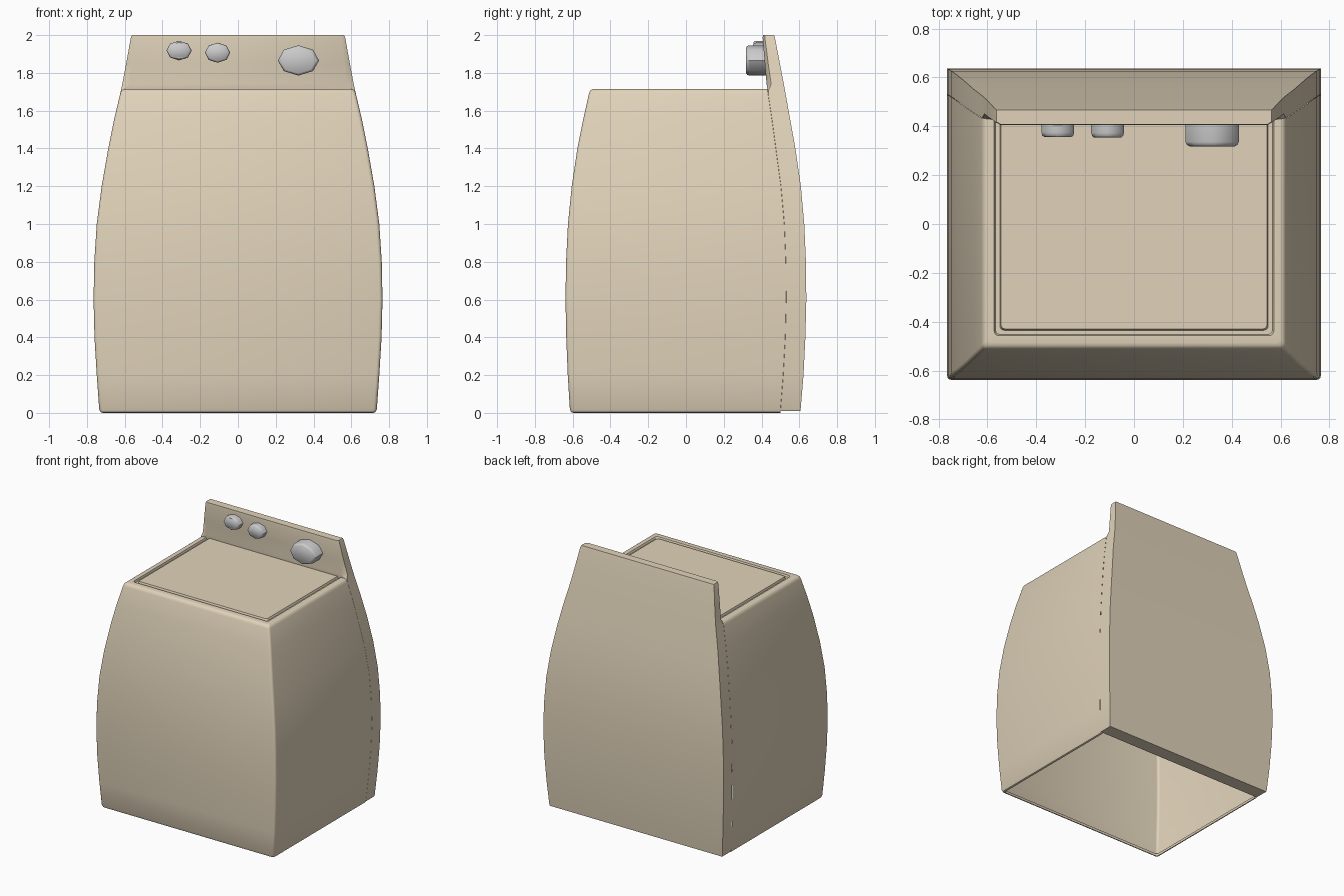
import bpy, bmesh, math

if "Cube" in bpy.data.objects:
    bpy.data.objects.remove(bpy.data.objects["Cube"])

# cabinet profile: height, half width, front y, panel front y, back y
PROFILE = [(0.02, .735, -.615, .50, .607), (0.2, .748, -.626, .514, .622),
           (0.4, .760, -.634, .525, .632), (0.6, .765, -.638, .53, .637),
           (0.8, .761, -.635, .528, .635), (1.0, .748, -.625, .52, .626),
           (1.2, .722, -.605, .502, .608), (1.4, .687, -.575, .475, .579),
           (1.55, .657, -.545, .455, .552), (1.69, .624, -.514, .434, .527)]


def loft(name, rings, closed, caps, mat=None, angle=35):
    bm = bmesh.new()
    rows = [[bm.verts.new(p) for p in r] for r in rings]
    n = len(rows[0])
    for a, b in zip(rows, rows[1:]):
        for i in range(n if closed else n - 1):
            j = (i + 1) % n
            bm.faces.new((a[i], a[j], b[j], b[i]))
    if 'start' in caps:
        bm.faces.new(rows[0][::-1])
    if 'end' in caps:
        bm.faces.new(rows[-1])
    me = bpy.data.meshes.new(name)
    bm.to_mesh(me)
    bm.free()
    ob = bpy.data.objects.new(name, me)
    bpy.context.collection.objects.link(ob)
    if mat:
        me.materials.append(mat)
    bpy.ops.object.select_all(action='DESELECT')
    ob.select_set(True)
    bpy.context.view_layer.objects.active = ob
    bpy.ops.object.shade_smooth_by_angle(angle=math.radians(angle))
    return ob


def u_ring(z, hx, yf, yb, r=.018, seg=3):
    # open U: left side, rounded front corners, right side
    left = []
    for k in range(seg + 1):
        a = math.pi + k / seg * math.pi / 2
        left.append((-hx + r + r * math.cos(a), yf + r + r * math.sin(a), z))
    right = [(-x, y, zz) for x, y, zz in reversed(left)]
    return [(-hx, yb, z)] + left + right + [(hx, yb, z)]


def panel_ring(z, hx, yf, yb, c):
    # slab section with chamfered front corners
    return [(-hx, yb, z), (-hx, yf + c * .6, z), (-hx + c, yf, z),
            (hx - c, yf, z), (hx, yf + c * .6, z), (hx, yb, z)]


tan = bpy.data.materials.new("tan_enamel")
tan.diffuse_color = (.75, .65, .49, 1)
tan.use_nodes = True
tan.node_tree.nodes["Principled BSDF"].inputs["Base Color"].default_value = tan.diffuse_color

# hollow cabinet with bottom lip, rounded top rim, groove and lid
rows = [(.016, .712, -.592, .50), (0, .716, -.597, .50), (.004, .728, -.609, .50)]
rows += [p[:4] for p in PROFILE]
rows += [(1.705, .618, -.508, .432), (1.713, .608, -.498, .431),
         (1.715, .596, -.486, .43), (1.715, .572, -.457, .43),
         (1.701, .567, -.452, .43), (1.701, .549, -.435, .43),
         (1.716, .544, -.43, .43)]
loft("cabinet", [u_ring(*r) for r in rows], False, ['end'], tan)

# back slab rising into the control panel
rings = [panel_ring(.01, .731, .50, .606, .002)]
rings += [panel_ring(z, hx, yf, yb, .002) for z, hx, _, yf, yb in PROFILE]
rings += [panel_ring(1.712, .619, .431, .523, .012),
          panel_ring(1.74, .613, .427, .518, .04),
          panel_ring(1.85, .592, .417, .497, .03),
          panel_ring(1.985, .568, .406, .471, .02),
          panel_ring(2.0, .562, .407, .467, .018)]
loft("back_control_panel", rings, True, ['start', 'end'], tan)

# octagonal knobs
for name, x, z, rx, rz, yf in (("left_knob", -.312, 1.918, .067, .052, .357),
                               ("middle_knob", -.108, 1.907, .067, .053, .355),
                               ("large_dial", .32, 1.866, .109, .08, .318)):
    rings = []
    for y, s in ((.425, 1), (yf + .018, 1), (yf + .006, .95), (yf, .85)):
        rings.append([(x + s * rx * math.cos(k * math.pi / 4), y,
                       z + s * rz * math.sin(k * math.pi / 4)) for k in range(8)])
    loft(name, rings, True, ['start', 'end'], angle=50)
